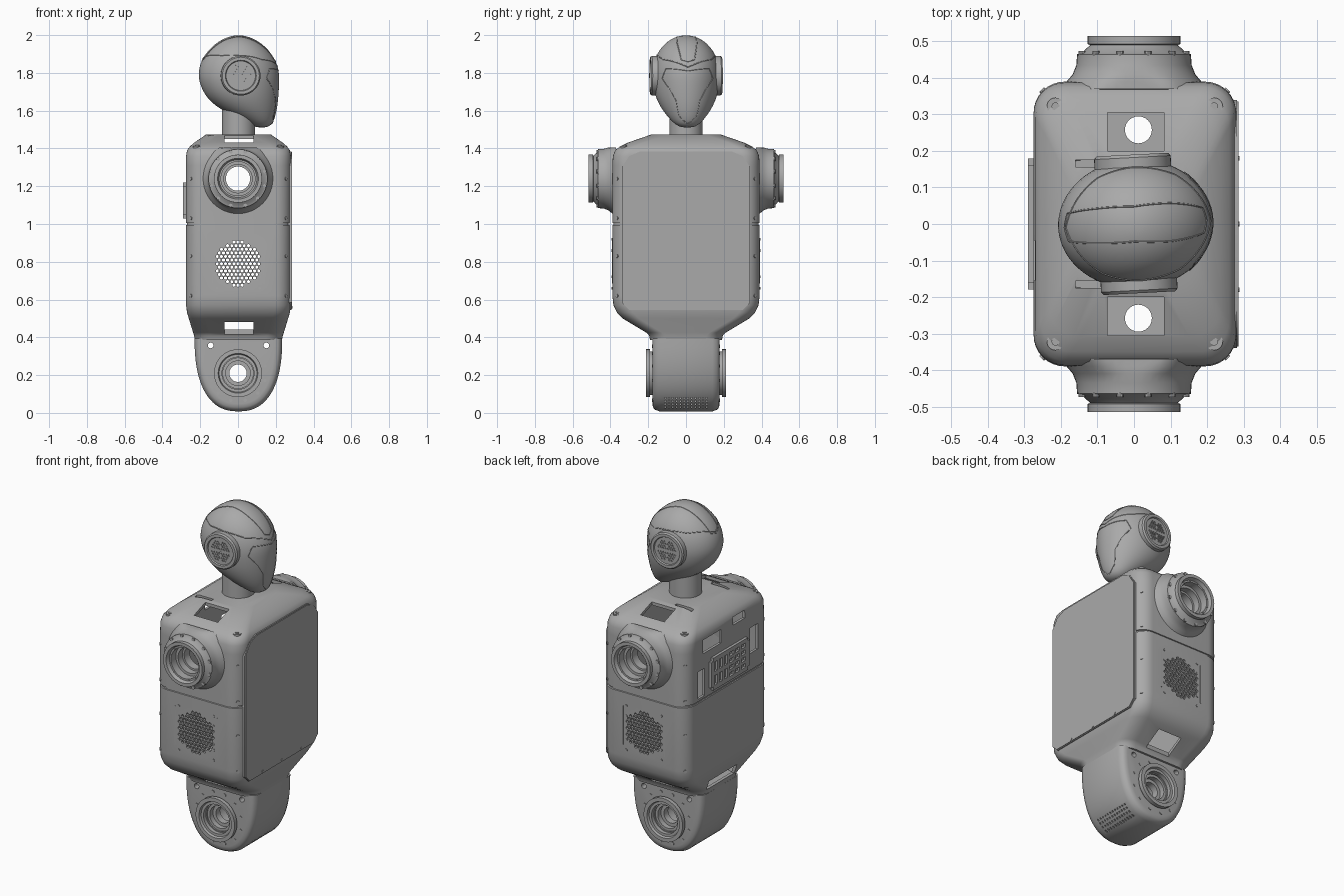
import bpy, bmesh, math
from mathutils import Vector, Matrix
from mathutils.bvhtree import BVHTree

cube = bpy.data.objects.get("Cube")
if cube:
    bpy.data.objects.remove(cube)

GREY = (0.4, 0.4, 0.4, 1)
mat = bpy.data.materials.new("plain grey")
mat.use_nodes = True
mat.diffuse_color = GREY
mat.node_tree.nodes["Principled BSDF"].inputs["Base Color"].default_value = GREY
parts = {}


def add(name, mesh):
    if not mesh.materials:
        mesh.materials.append(mat)
    ob = bpy.data.objects.new(name, mesh)
    bpy.context.collection.objects.link(ob)
    parts[name] = ob
    return ob


def make(name, bm):
    bmesh.ops.recalc_face_normals(bm, faces=bm.faces)
    mesh = bpy.data.meshes.new(name)
    bm.to_mesh(mesh)
    bm.free()
    return add(name, mesh)


def bake(ob):
    # replace an object by its evaluated mesh
    dg = bpy.context.evaluated_depsgraph_get()
    mesh = bpy.data.meshes.new_from_object(ob.evaluated_get(dg))
    name = ob.name
    bpy.data.objects.remove(ob)
    return add(name, mesh)


def cut(ob, bm):
    cutter = make("cutter", bm)
    cutter.hide_render = True
    mod = ob.modifiers.new("cut", "BOOLEAN")
    mod.operation, mod.solver, mod.object = "DIFFERENCE", "EXACT", cutter
    ob = bake(ob)
    bpy.data.objects.remove(cutter)
    del parts["cutter"]
    return ob


def loft(rings, bm=None, caps=True):
    bm = bm or bmesh.new()
    rows = [[bm.verts.new(p) for p in ring] for ring in rings]
    n = len(rows[0])
    pairs = list(zip(rows, rows[1:])) + ([] if caps else [(rows[-1], rows[0])])
    for a, b in pairs:
        for i in range(n):
            j = (i + 1) % n
            bm.faces.new((a[i], a[j], b[j], b[i]))
    if caps:
        bm.faces.new(rows[0])
        bm.faces.new(rows[-1])
    return bm


def rod(bm, pos, axis, r, length, n=16):
    m = Matrix.Translation(pos) @ Vector(axis).to_track_quat("Z", "Y").to_matrix().to_4x4()
    bmesh.ops.create_cone(bm, cap_ends=True, segments=n, radius1=r, radius2=r, depth=length, matrix=m)


def block(bm, centre, size):
    m = Matrix.Translation(centre) @ Matrix.Diagonal((*size, 1))
    bmesh.ops.create_cube(bm, size=1, matrix=m)


def lathe(profile, s, cx, cz, top=9, n=48):
    # closed profile of (radius, distance) turned about the sideways axis
    rings = []
    for r, y in profile:
        angles = [math.tau * i / n for i in range(n)]
        rings.append([(cx + r * math.cos(a), s * y, min(top, cz + r * math.sin(a))) for a in angles])
    return loft(rings, caps=False)


def hex_grid(bm, cx, cz, radius, pitch, hole, y, gap=0):
    k = int(radius / pitch) + 2
    for j in range(-k, k + 1):
        for i in range(-k, k + 1):
            x, z = (i + (j % 2) / 2) * pitch, j * pitch * 0.866
            if math.hypot(x, z) < radius and min(abs(x), abs(z)) >= gap:
                rod(bm, (cx + x, y, cz + z), (0, 1, 0), hole, 0.06, 6)


def round_rect(z, hx, hy, r=0.085, cx=0.0025):
    ring = []
    for k, (sx, sy) in enumerate(((1, 1), (-1, 1), (-1, -1), (1, -1))):
        for i in range(9):
            a = (k + i / 8) * math.pi / 2
            ring.append((cx + sx * (hx - r) + r * math.cos(a), sy * (hy - r) + r * math.sin(a), z))
    return ring


# Torso: hollow rounded shell with a seam groove
X, Y = 0.2775, 0.39
lower = [(.385, .23, .19), (.41, .235, .195), (.425, .24, .21), (.50, .263, .335),
         (.53, .272, .365), (.57, X, .384), (.62, X, Y)]
seam = [(.994, X, Y), (.996, X - .005, Y - .005), (1.004, X - .005, Y - .005), (1.006, X, Y)]
upper = [(1.31, X, Y), (1.36, X, .387), (1.39, .272, .375), (1.41, .258, .35),
         (1.43, .235, .31), (1.475, .17, .18)]
torso = make("torso", loft([round_rect(*r) for r in lower + seam + upper]))
torso = cut(torso, loft([round_rect(.93 + (z - .93) * .975, hx - .015, hy - .015, .07)
                         for z, hx, hy in lower + upper]))

# Torso openings: top and bottom windows, slots, arm bores, grilles, rear ports
bm = bmesh.new()
for s in (1, -1):
    block(bm, (.005, s * .253, .95), (.155, .105, 1.3))
    block(bm, (-.105, s * .166, 1.5), (.11, .02, .2))
torso = cut(torso, bm)
bm = bmesh.new()
for s in (1, -1):
    rod(bm, (0, s * .375, 1.24), (0, 1, 0), .07, .07, 32)
    hex_grid(bm, 0, .79, .117, .022, .0088, s * .38)
for y, z, w, h in ((.15, 1.31, .17, .08), (-.10, 1.355, .11, .045), (-.24, 1.18, .07, .15),
                   (.25, 1.10, .06, .16), (.02, .455, .26, .055)):
    block(bm, (-.26, y, z), (.1, w, h))
torso = cut(torso, bm)

# Mounting plates with a round hole inside the top windows
for s, side in ((1, "left"), (-1, "right")):
    bm = bmesh.new()
    block(bm, (.005, s * .255, 1.36), (.19, .12, .01))
    plate = make(side + "_window_mount", bm)
    bm = bmesh.new()
    rod(bm, (.012, s * .258, 1.36), (0, 0, 1), .037, .1, 24)
    cut(plate, bm)

# Front cover plate
half = [(.30, .545), (.34, .585), (.34, 1.30), (.30, 1.36), (.24, 1.385)]
outline = half + [(-y, z) for y, z in reversed(half)]
bm = loft([[(x, y, z) for y, z in outline] for x in (.265, .286)])
front = [e for e in bm.edges if all(v.co.x > .28 for v in e.verts)]
bmesh.ops.bevel(bm, geom=front, offset=.004, segments=2, affect="EDGES")
make("front_cover", bm)

# Rear connector panel with recessed ports
bm = bmesh.new()
block(bm, (-.28, 0, 1.125), (.022, .36, .19))
corners = [e for e in bm.edges if abs(e.verts[0].co.x - e.verts[1].co.x) > .01]
bmesh.ops.bevel(bm, geom=corners, offset=.02, segments=4, affect="EDGES")
panel = make("rear_port_panel", bm)
bm = bmesh.new()
for y in (.135, .09, .045):
    for z in (1.165, 1.085):
        block(bm, (-.29, y, z), (.024, .028, .055))
for y in (-.01, -.065, -.12):
    for i in range(4):
        block(bm, (-.29, y, 1.065 + .04 * i), (.024, .038, .022))
cut(panel, bm)

# Shoulders, hips and ears turned as rings
shoulder = [(.195, .37), (.185, .39), (.168, .41), (.158, .435), (.156, .465), (.145, .468),
            (.12, .49), (.127, .493), (.127, .515), (.108, .515), (.1, .495), (.09, .495),
            (.09, .45), (.075, .45), (.075, .41), (.064, .41), (.064, .36)]
hip = [(.115, .1), (.115, .19), (.127, .19), (.127, .213), (.105, .213), (.1, .2), (.085, .2),
       (.085, .17), (.065, .17), (.065, .14), (.046, .14), (.046, .1)]
ear = [(.105, .14), (.105, .182), (.098, .19), (.082, .19), (.078, .183), (.001, .183), (.001, .14)]
head_parts = []
for s, side in ((1, "left"), (-1, "right")):
    make(side + "_shoulder", lathe(shoulder, s, 0, 1.24, 1.405))
    make(side + "_hip_hub", lathe(hip, s, 0, .21))
    ob = make(side + "_ear", lathe(ear, s, .005, 1.785))
    bm = bmesh.new()
    hex_grid(bm, .005, 1.785, .06, .015, .0055, s * .207, .007)
    head_parts.append(cut(ob, bm))

# Pelvis: U-shaped block with rounded sides, drilled through
rings = []
sides = [(.178, .04), (.175, .022), (.165, .009), (.14, 0)]
for y, inset in [(-y, i) for y, i in sides] + sides[::-1]:
    ring = []
    for i in range(41):
        a = math.pi * i / 40
        c, d = math.cos(a), math.sin(a)
        ring.append((.002 + math.copysign(abs(c) ** .83, c) * (.232 - inset), y,
                     .395 - abs(d) ** .83 * (.387 - inset)))
    rings.append(ring)
pelvis = make("pelvis", loft(rings))
bm = bmesh.new()
rod(bm, (0, 0, .21), (0, 1, 0), .08, .5, 32)
for x in (-.145, .15):
    rod(bm, (x, 0, .357), (0, 1, 0), .015, .5)
pelvis = cut(pelvis, bm)
bm = bmesh.new()
for j in range(4):
    for i in range(12):
        rod(bm, (.2, -.11 + .02 * i, .03 + .016 * j), (1, 0, 0), .0045, .28, 6)
cut(pelvis, bm)

# Screws, bosses and speaker trims
bm = bmesh.new()
for s in (1, -1):
    for x, dx in ((-.25, -1), (.255, 1)):
        for z in (.62, .83, 1.03, 1.24):
            rod(bm, (x, s * .365, z), (dx, s, 0), .009, .008)
        rod(bm, (x * .86, s * .322, 1.395), (0, 0, 1), .024, .035, 24)
        rod(bm, (x * .86, s * .322, 1.414), (0, 0, 1), .011, .008)
        block(bm, (x * .54, s * Y, .8), (.005, .006, .23))
        for z in (.66, .72, .86, .92):
            rod(bm, (x * .45, s * Y, z), (0, 1, 0), .007, .008, 10)
    for i in range(12):
        a = math.tau * (i + .5) / 12
        c, d = math.cos(a), math.sin(a)
        rod(bm, (.147 * c, s * .467, 1.24 + .147 * d), (0, 1, 0), .01, .014, 10)
        rod(bm, (.148 * c, s * .178, .21 + .148 * d), (0, 1, 0), .009, .006, 10)
        rod(bm, (.095 * c, s * .495, 1.24 + .095 * d), (0, 1, 0), .005, .006, 8)
for y in (-.18, 0, .18):
    rod(bm, (.286, y, .56), (1, 0, 0), .007, .006, 10)
make("screws", bm)

# Neck
bm = bmesh.new()
rod(bm, (.002, 0, 1.56), (0, 0, 1), .088, .2, 40)
make("neck", bm)

# Head: egg-shaped stack of ellipses (height, back, front, half width)
stack = [(1.51, .10, .15, .03), (1.525, .07, .178, .06), (1.55, .02, .192, .087),
         (1.60, -.085, .206, .127), (1.65, -.15, .213, .154), (1.70, -.187, .217, .171),
         (1.76, -.209, .22, .179), (1.80, -.211, .219, .179), (1.85, -.202, .207, .172),
         (1.90, -.174, .18, .155), (1.94, -.138, .144, .127), (1.97, -.098, .104, .094),
         (1.99, -.056, .062, .056), (1.999, -.015, .02, .017)]
rings = []
for z, back, front_x, w in stack:
    angles = [math.tau * i / 32 for i in range(32)]
    rings.append([((back + front_x) / 2 + (front_x - back) / 2 * math.cos(a), w * math.sin(a), z)
                  for a in angles])
head = make("head", loft(rings))
head.modifiers.new("smooth", "SUBSURF").levels = 1
head = bake(head)
head_parts.append(head)

# Head seams: thin beads laid onto the surface
bm = bmesh.new()
bm.from_mesh(head.data)
tree = BVHTree.FromBMesh(bm)
bm.free()
middle = Vector((.02, 0, 1.77))
seams = {
    "crest_seam": [(-.2, 0, 1.87), (-.19, .04, 1.88), (-.1, .05, 1.97), (0, .05, 2), (.1, .05, 1.95),
                   (.19, .035, 1.87), (.2, 0, 1.86)],
    "brim_seam": [(-.2, 0, 1.88), (-.1, .14, 1.9), (0, .17, 1.905), (.13, .14, 1.88), (.21, 0, 1.83)],
    "face_mask_seam": [(.21, 0, 1.81), (.18, .13, 1.83), (.16, .15, 1.77), (.19, .1, 1.71),
                       (.2, .065, 1.65), (.19, .05, 1.57), (.18, 0, 1.53)]}
for name, half in seams.items():
    loop = [Vector(p) for p in half] + [Vector((x, -y, z)) for x, y, z in half[-2:0:-1]]
    points = []
    for a, b in zip(loop, loop[1:] + loop[:1]):
        for i in range(8):
            d = (a.lerp(b, i / 8) - middle).normalized()
            hit = tree.ray_cast(middle + d, -d)[0]
            if hit:
                points.append(hit)
    curve = bpy.data.curves.new(name, "CURVE")
    curve.dimensions, curve.bevel_depth, curve.bevel_resolution = "3D", .0025, 1
    spline = curve.splines.new("POLY")
    spline.points.add(len(points) - 1)
    for p, co in zip(spline.points, points):
        p.co = (*co, 1)
    spline.use_cyclic_u = True
    head_parts.append(bake(add(name, curve)))

# Turn the head slightly and finish shading
for ob in head_parts:
    ob.rotation_euler.z = math.radians(3)
bpy.ops.object.select_all(action="DESELECT")
for ob in parts.values():
    ob.select_set(True)
    bpy.context.view_layer.objects.active = ob
bpy.ops.object.shade_smooth_by_angle(angle=math.radians(35))
